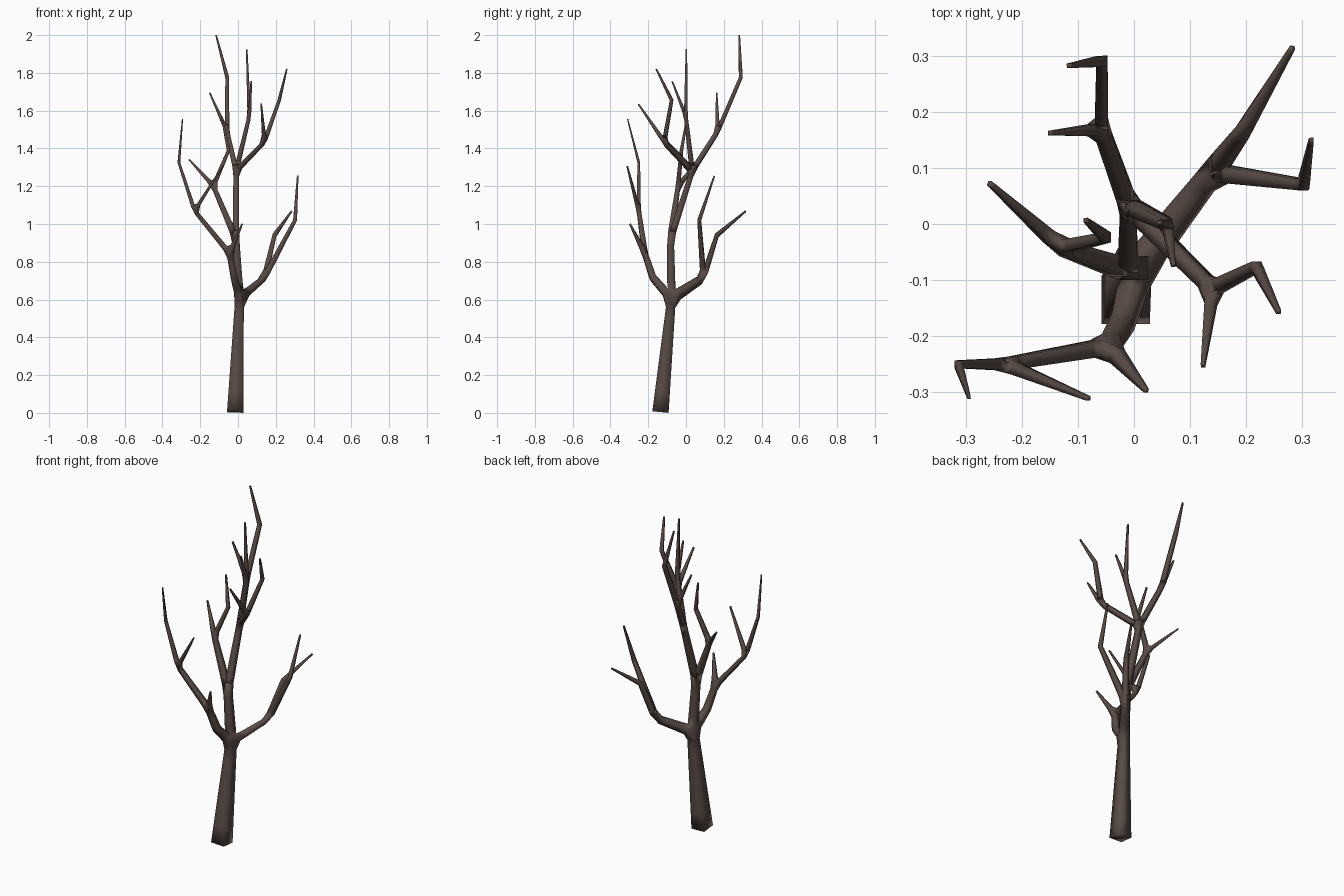
import bpy
import math

# Skeleton: each joint is (parent, x, y, z, half thickness)
joints = {
    "base":  (None, -0.015, -0.135, 0.006, 0.043),
    "fork":  ("base", 0.008, -0.077, 0.605, 0.023),
    # right limb
    "r1": ("fork", 0.14, 0.092, 0.715, 0.016),
    "r2": ("r1", 0.193, 0.163, 0.94, 0.011),
    "r2t": ("r2", 0.283, 0.315, 1.067, 0.004),
    "r3": ("r1", 0.302, 0.07, 1.02, 0.010),
    "r3t": ("r3", 0.316, 0.15, 1.255, 0.004),
    # front left limb
    "l1": ("fork", -0.02, -0.175, 0.715, 0.018),
    "l2": ("l1", -0.045, -0.218, 0.845, 0.015),
    "l2t": ("l2", 0.022, -0.297, 1.0, 0.004),
    "l3": ("l2", -0.23, -0.25, 1.07, 0.011),
    "l3t": ("l3", -0.081, -0.311, 1.305, 0.004),
    "l4": ("l3", -0.313, -0.25, 1.325, 0.007),
    "l4t": ("l4", -0.294, -0.309, 1.555, 0.003),
    # central leader and its left branch
    "c1": ("fork", -0.011, -0.082, 0.92, 0.018),
    "m1": ("c1", -0.13, -0.042, 1.2, 0.012),
    "m1t": ("m1", -0.258, 0.073, 1.34, 0.004),
    "m2": ("m1", -0.05, -0.024, 1.39, 0.009),
    "m2t": ("m2", -0.086, 0.007, 1.57, 0.004),
    "c2": ("c1", -0.01, 0.033, 1.28, 0.014),
    # crown, back left
    "d1": ("c2", -0.058, 0.168, 1.49, 0.012),
    "d1t": ("d1", -0.15, 0.162, 1.695, 0.004),
    "d2": ("d1", -0.057, 0.29, 1.775, 0.010),
    "d2t": ("d2", -0.116, 0.282, 2.0, 0.004),
    # crown, front right
    "e1": ("c2", 0.14, -0.115, 1.435, 0.012),
    "e1t": ("e1", 0.123, -0.252, 1.635, 0.004),
    "e2": ("e1", 0.218, -0.076, 1.655, 0.009),
    "e2t": ("e2", 0.258, -0.157, 1.82, 0.004),
    # crown, middle
    "f1": ("c2", 0.06, -0.001, 1.57, 0.010),
    "f1t": ("f1", 0.046, 0.002, 1.925, 0.004),
    "f2t": ("f1", 0.07, -0.073, 1.755, 0.004),
}

# Built lying down and turned upright, so the square trunk lines up with the axes
names = list(joints)
edges = [(names.index(j[0]), i) for i, j in enumerate(joints.values()) if j[0]]
mesh = bpy.data.meshes.new("bare_tree")
mesh.from_pydata([(x, z, -y) for _, x, y, z, _ in joints.values()], edges, [])
tree = bpy.data.objects.new("bare_tree", mesh)
tree.rotation_euler.x = math.pi / 2
bpy.context.collection.objects.link(tree)

# Square-section skin over the skeleton
skin = tree.modifiers.new("Skin", "SKIN")
skin.use_smooth_shade = True
for sv, j in zip(mesh.skin_vertices[0].data, joints.values()):
    sv.radius = (j[4], j[4])
mesh.skin_vertices[0].data[0].use_root = True

# Bark
bark = bpy.data.materials.new("bark")
bark.diffuse_color = (0.10, 0.07, 0.06, 1)
mesh.materials.append(bark)
